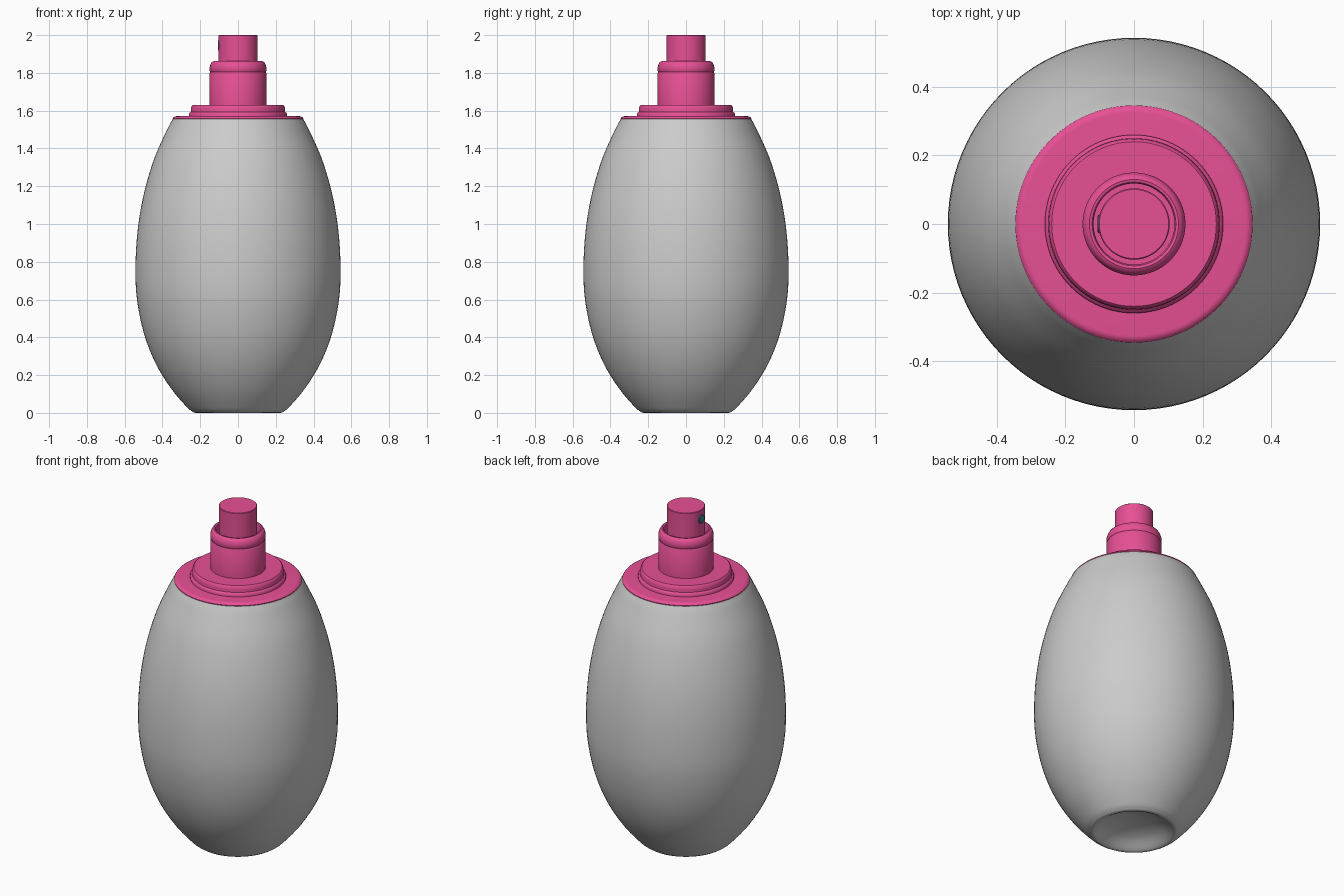
import bpy, math
from mathutils import Vector

if "Cube" in bpy.data.objects:
    bpy.data.objects.remove(bpy.data.objects["Cube"])

SEGS = 96


def material(name, rgb):
    m = bpy.data.materials.new(name)
    m.diffuse_color = (*rgb, 1)
    m.use_nodes = True
    m.node_tree.nodes["Principled BSDF"].inputs["Base Color"].default_value = m.diffuse_color
    return m


def spline(pts, steps=6):
    """Smooth Catmull-Rom curve through the profile points."""
    p = [Vector(q) for q in pts]
    p = [2 * p[0] - p[1]] + p + [2 * p[-1] - p[-2]]
    out = []
    for a, b, c, d in zip(p, p[1:], p[2:], p[3:]):
        for i in range(steps):
            t = i / steps
            out.append(tuple(0.5 * (2 * b + (c - a) * t + (2 * a - 5 * b + 4 * c - d) * t ** 2
                                    + (3 * b - a - 3 * c + d) * t ** 3)))
    return out + [tuple(pts[-1])]


def lathe(name, profile, mat=None):
    """Revolve an (r, z) profile, listed bottom to top, and cap its ends."""
    verts = [(r * math.cos(2 * math.pi * k / SEGS), r * math.sin(2 * math.pi * k / SEGS), z)
             for r, z in profile for k in range(SEGS)]
    faces = [(i * SEGS + k, i * SEGS + (k + 1) % SEGS,
              (i + 1) * SEGS + (k + 1) % SEGS, (i + 1) * SEGS + k)
             for i in range(len(profile) - 1) for k in range(SEGS)]
    faces.append(tuple(reversed(range(SEGS))))
    faces.append(tuple(range(len(verts) - SEGS, len(verts))))
    mesh = bpy.data.meshes.new(name)
    mesh.from_pydata(verts, [], faces)
    ob = bpy.data.objects.new(name, mesh)
    bpy.context.collection.objects.link(ob)
    if mat:
        mesh.materials.append(mat)
    bpy.ops.object.select_all(action='DESELECT')
    ob.select_set(True)
    bpy.context.view_layer.objects.active = ob
    bpy.ops.object.shade_smooth_by_angle(angle=math.radians(35))
    return ob


pink = material("pink", (0.80, 0.08, 0.30))
teal = material("teal", (0.05, 0.25, 0.32))

# Egg-shaped bottle with a dished underside
dish = spline([(0.01, 0.07), (0.08, 0.063), (0.15, 0.042), (0.205, 0.008), (0.222, 0.0)], 4)
wall = spline([(0.235, 0.002), (0.27, 0.03), (0.355, 0.13), (0.435, 0.26), (0.495, 0.41),
               (0.532, 0.58), (0.543, 0.74), (0.534, 0.94), (0.503, 1.14), (0.446, 1.34),
               (0.375, 1.50), (0.346, 1.555)])
lathe("bottle_body", dish + wall)

# Flat shoulder plate and its stepped ring
lathe("shoulder_plate", [(0.345, 1.553), (0.346, 1.559), (0.341, 1.565),
                         (0.333, 1.57), (0.325, 1.571)], pink)
lathe("stepped_ring", [(0.26, 1.56), (0.26, 1.582), (0.257, 1.588), (0.25, 1.593), (0.249, 1.61),
                       (0.246, 1.624), (0.24, 1.63)], pink)

# Neck collar with a rounded lip and a groove around the stem
lathe("neck_collar", [(0.15, 1.62), (0.15, 1.80), (0.147, 1.805), (0.15, 1.81), (0.15, 1.83),
                      (0.146, 1.845), (0.138, 1.858), (0.13, 1.862), (0.122, 1.86),
                      (0.118, 1.85), (0.118, 1.81)], pink)

# Pump button
lathe("pump_button", [(0.104, 1.80), (0.104, 1.997), (0.101, 2.0)], pink)

# Spray nozzle on the left side of the button
nozzle = lathe("spray_nozzle", [(0.026, 0.0), (0.026, 0.022), (0.022, 0.025)], teal)
nozzle.rotation_euler = (0, -math.pi / 2, 0)
nozzle.location = (-0.082, 0, 1.945)
